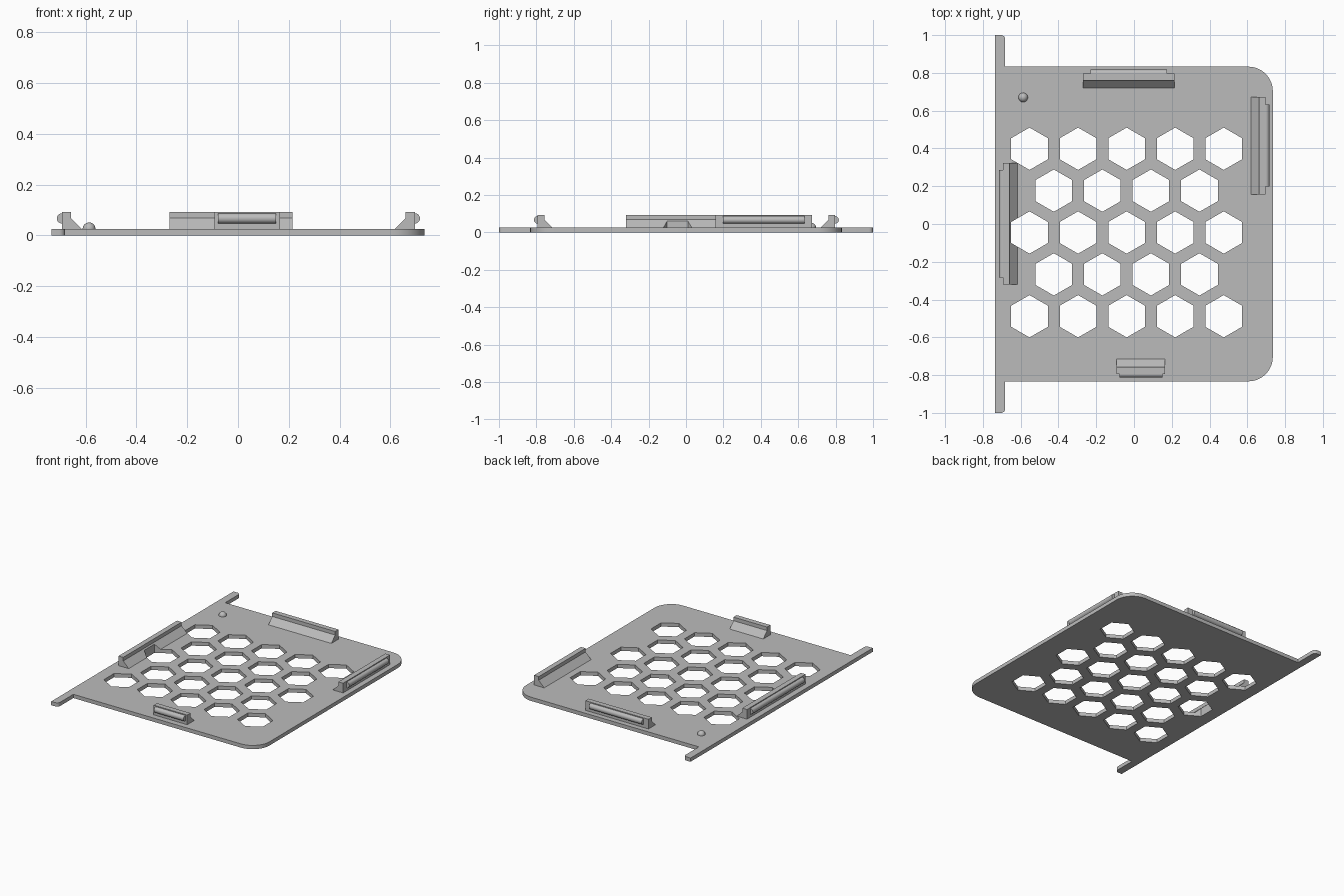
import bpy, bmesh, math
from mathutils import Matrix, Vector

cube = bpy.data.objects.get("Cube")
if cube:
    bpy.data.objects.remove(cube, do_unlink=True)

THICK = 0.026

grey = bpy.data.materials.new("plain grey")
grey.use_nodes = True
grey.diffuse_color = (0.5, 0.5, 0.5, 1)
grey.node_tree.nodes["Principled BSDF"].inputs["Base Color"].default_value = (0.5, 0.5, 0.5, 1)


def finish(name, bm, matrix=None, smooth=False):
    """Turn a bmesh into a named grey object."""
    if matrix:
        bm.transform(matrix)
    bmesh.ops.recalc_face_normals(bm, faces=bm.faces)
    mesh = bpy.data.meshes.new(name)
    bm.to_mesh(mesh)
    bm.free()
    mesh.materials.append(grey)
    obj = bpy.data.objects.new(name, mesh)
    bpy.context.collection.objects.link(obj)
    if smooth:
        activate(obj)
        bpy.ops.object.shade_smooth_by_angle(angle=math.radians(30))
    return obj


def activate(obj):
    bpy.ops.object.select_all(action='DESELECT')
    obj.select_set(True)
    bpy.context.view_layer.objects.active = obj


def extrude(bm, points, direction):
    """Add a closed prism from a flat outline."""
    face = bm.faces.new([bm.verts.new(p) for p in points])
    new = bmesh.ops.extrude_face_region(bm, geom=[face], use_keep_orig=True)["geom"]
    verts = [v for v in new if isinstance(v, bmesh.types.BMVert)]
    bmesh.ops.translate(bm, verts=verts, vec=direction)


def arc(cx, cy, r, start, steps):
    """Quarter circle, anticlockwise from the start angle in degrees."""
    angles = [math.radians(start + 90 * i / steps) for i in range(steps + 1)]
    return [(cx + r * math.cos(a), cy + r * math.sin(a), 0) for a in angles]


# Base plate with rounded right corners and two thin tabs on the left edge
X, Y, R, TAB, TAB_R = 0.735, 0.833, 0.13, -0.682, 0.022
outline = [(-X, -1, 0)]
outline += arc(TAB - TAB_R, -1 + TAB_R, TAB_R, -90, 5)
outline += [(TAB, -Y, 0)]
outline += arc(X - R, -Y + R, R, -90, 12)
outline += arc(X - R, Y - R, R, 0, 12)
outline += [(TAB, Y, 0)]
outline += arc(TAB - TAB_R, 1 - TAB_R, TAB_R, 0, 5)
outline += [(-X, 1, 0)]
bm = bmesh.new()
extrude(bm, outline, (0, 0, THICK))
plate = finish("base_plate", bm)


# Snap clips: wedge-backed post with a half-round ridge on the outer face
def clip(name, inner, angle, length, inset):
    place = Matrix.Translation(Vector(inner)) @ Matrix.Rotation(math.radians(angle), 4, 'Z')
    half = length / 2
    profile = [(0, 0.015), (0, THICK), (0.042, 0.068), (0.042, 0.093), (0.078, 0.093), (0.078, 0.015)]
    bm = bmesh.new()
    extrude(bm, [(-half, y, z) for y, z in profile], (length, 0, 0))
    post = finish(name + "_clip", bm, place)
    bm = bmesh.new()
    bmesh.ops.create_cone(bm, cap_ends=True, segments=32, radius1=0.02, radius2=0.02,
                          depth=length - 2 * inset)
    turn = Matrix.Translation((0, 0.078, 0.067)) @ Matrix.Rotation(math.pi / 2, 4, 'Y')
    finish(name + "_clip_ridge", bm, place @ turn, smooth=True)
    return post


clip("back", (-0.028, 0.719, 0), 0, 0.484, 0.039)
clip("front", (0.036, -0.715, 0), 180, 0.258, 0.015)
clip("left", (0.619, 0.415, 0), -90, 0.515, 0.04)
right_clip = clip("right", (-0.616, 0.001, 0), 90, 0.642, 0.036)

# Honeycomb holes, also notching the clip that overhangs them
PITCH_X, PITCH_Y = 0.257, 0.2217
bm = bmesh.new()
for row in range(5):
    shift = PITCH_X / 2 if row % 2 else 0
    for col in range(4 if row % 2 else 5):
        cx = -0.553 + shift + col * PITCH_X
        cy = -0.045 + (row - 2) * PITCH_Y
        corners = [math.radians(30 + 60 * k) for k in range(6)]
        extrude(bm, [(cx + 0.112 * math.cos(a), cy + 0.112 * math.sin(a), -0.1) for a in corners],
                (0, 0, 0.3))
cutter = finish("honeycomb_cutter", bm)
cutter.hide_render = True

for obj in (plate, right_clip):
    cut = obj.modifiers.new("honeycomb", 'BOOLEAN')
    cut.operation = 'DIFFERENCE'
    cut.solver = 'EXACT'
    cut.object = cutter
    activate(obj)
    bpy.ops.object.modifier_apply(modifier=cut.name)
bpy.data.objects.remove(cutter, do_unlink=True)

activate(plate)
bpy.ops.object.shade_smooth_by_angle(angle=math.radians(25))

# Small locating bump near the back right corner
bm = bmesh.new()
bmesh.ops.create_uvsphere(bm, u_segments=32, v_segments=16, radius=0.025)
finish("locating_bump", bm, Matrix.Translation((-0.587, 0.67, THICK)), smooth=True)
